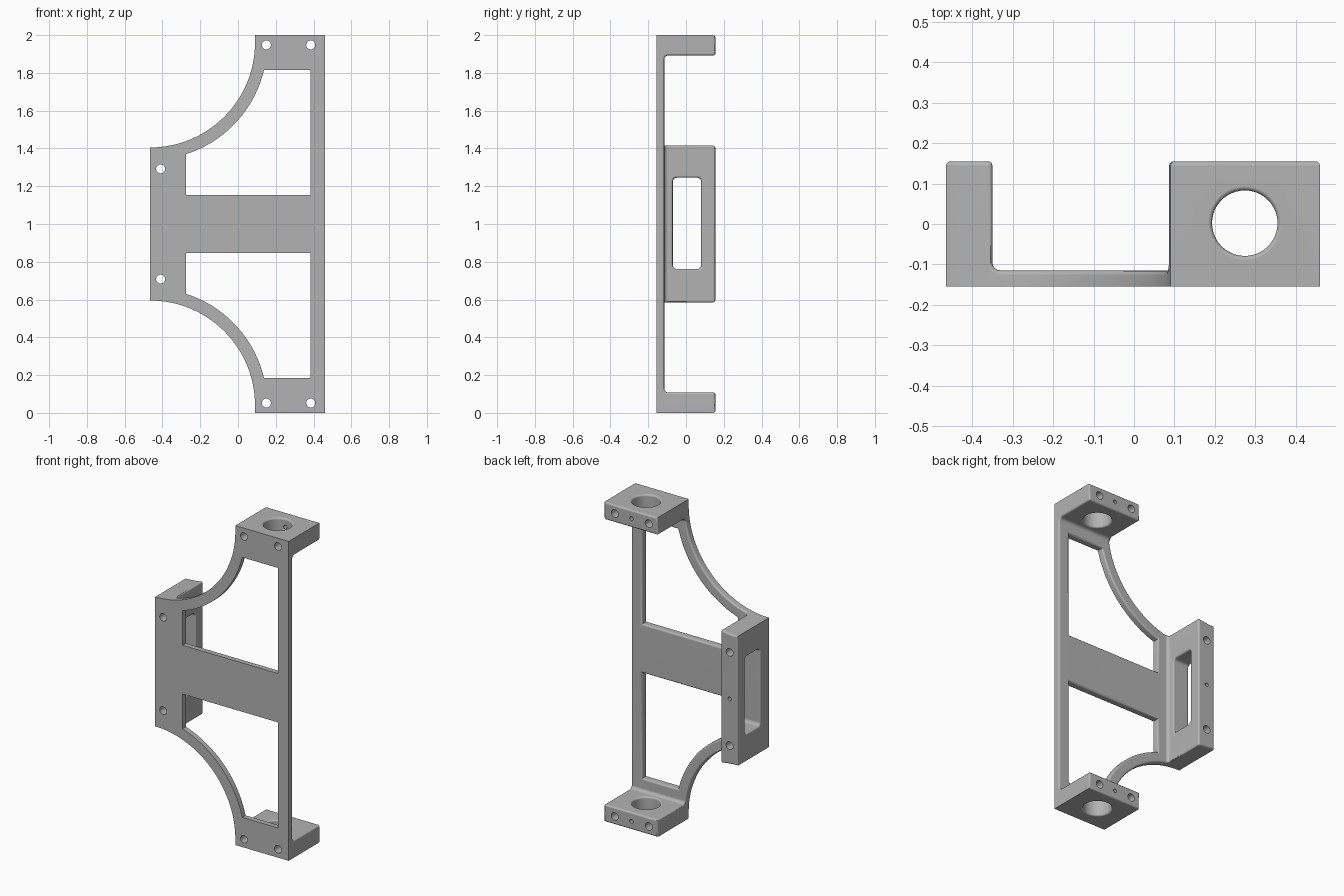
import bpy, bmesh
from math import sin, cos, asin, acos, pi, radians
from mathutils import Matrix, Vector

if "Cube" in bpy.data.objects:
    bpy.data.objects.remove(bpy.data.objects["Cube"])

FRONT, BACK = -0.155, 0.155
ARC_X, ARC_Z = -0.465, 1.96          # centre of the side scallop
R_OUT, R_IN = 0.555, 0.62


def new_object(name, bm):
    bmesh.ops.recalc_face_normals(bm, faces=bm.faces)
    mesh = bpy.data.meshes.new(name)
    bm.to_mesh(mesh)
    bm.free()
    obj = bpy.data.objects.new(name, mesh)
    bpy.context.collection.objects.link(obj)
    return obj


def prism(name, outline, y0, y1):
    bm = bmesh.new()
    face = bm.faces.new([bm.verts.new((x, y0, z)) for x, z in outline])
    grown = bmesh.ops.extrude_face_region(bm, geom=[face])["geom"]
    verts = [g for g in grown if isinstance(g, bmesh.types.BMVert)]
    bmesh.ops.translate(bm, verts=verts, vec=(0, y1 - y0, 0))
    return new_object(name, bm)


def box(name, low, high, round_axes="", radius=0.02):
    """Box whose edges parallel to round_axes are rounded."""
    bm = bmesh.new()
    low, high = Vector(low), Vector(high)
    bmesh.ops.create_cube(bm, size=1)
    for v in bm.verts:
        v.co = [(a + b) / 2 + c * (b - a) for a, b, c in zip(low, high, v.co)]
    edges = [e for e in bm.edges for i, axis in enumerate("xyz")
             if axis in round_axes
             and abs((e.verts[0].co - e.verts[1].co).normalized()[i]) > 0.9]
    if edges:
        bmesh.ops.bevel(bm, geom=edges, offset=radius, segments=4,
                        profile=0.5, affect='EDGES')
    return new_object(name, bm)


def cylinder(name, centre, radius, length, axis, sides=24):
    bm = bmesh.new()
    turn = Matrix.Rotation(pi / 2, 4, 'X') if axis == "y" else Matrix()
    bmesh.ops.create_cone(bm, cap_ends=True, segments=sides, radius1=radius,
                          radius2=radius, depth=length,
                          matrix=Matrix.Translation(centre) @ turn)
    return new_object(name, bm)


def cut(body, cutter):
    cutter.hide_render = True
    mod = body.modifiers.new("cut", 'BOOLEAN')
    mod.operation, mod.solver, mod.object = 'DIFFERENCE', 'EXACT', cutter
    bpy.context.view_layer.objects.active = body
    bpy.ops.object.modifier_apply(modifier=mod.name)
    bpy.data.objects.remove(cutter)


def arc(radius, start, end, steps=28):
    angles = [start + (end - start) * i / steps for i in range(steps + 1)]
    return [(ARC_X + radius * cos(a), ARC_Z - radius * sin(a)) for a in angles]


def flip(points):
    return [(x, 2 - z) for x, z in reversed(points)]


# Full-depth body with a scallop at top and bottom
upper = [(0.46, 2), (0.09, 2)] + arc(R_OUT, 0, pi / 2)
body = prism("bracket_frame", upper + flip(upper), FRONT, BACK)

# Hollow out the back, leaving a thin plate, two end blocks and a side block
cut(body, box("pocket", (-0.35, -0.115, 0.108), (1, 1, 1.892), "xz"))

# Two windows either side of the crossbar
window = [(-0.275, 1.153), (0.385, 1.153), (0.385, 1.814)]
window += arc(R_IN, asin((ARC_Z - 1.814) / R_IN), acos((-0.275 - ARC_X) / R_IN))
for outline in (window, flip(window)):
    cut(body, prism("window", outline, -1, 1))

# Bores through the end blocks and slot through the side block
for z in (0.05, 1.95):
    cut(body, cylinder("bore", (0.274, 0.002, z), 0.081, 0.3, "z", 48))
cut(body, box("slot", (-0.6, -0.07, 0.762), (-0.2, 0.08, 1.245), "x"))

# Round every outer edge that does not touch the flat front
bm = bmesh.new()
bm.from_mesh(body.data)
bmesh.ops.remove_doubles(bm, verts=bm.verts, dist=0.0005)
edges = [e for e in bm.edges
         if len(e.link_faces) == 2
         and e.calc_face_angle_signed() > radians(40)
         and min(v.co.y for v in e.verts) > FRONT + 0.01]
bmesh.ops.bevel(bm, geom=edges, offset=0.011, segments=3, profile=0.5,
                affect='EDGES', clamp_overlap=False)
bm.to_mesh(body.data)
bm.free()

# Bolt holes through the blocks and small set-screw holes from the back
bolts = [(x, z) for x in (0.15, 0.385) for z in (0.052, 1.948)]
bolts += [(-0.41, 0.708), (-0.41, 1.292)]
for x, z in bolts:
    cut(body, cylinder("bolt_hole", (x, 0, z), 0.024, 1, "y"))
for x, z in ((0.27, 0.052), (0.27, 1.948), (-0.41, 1)):
    cut(body, cylinder("screw_hole", (x, 0.15, z), 0.012, 0.24, "y", 16))

# Plain grey finish
grey = bpy.data.materials.new("grey")
grey.use_nodes = True
grey.diffuse_color = (0.45, 0.45, 0.45, 1)
grey.node_tree.nodes["Principled BSDF"].inputs["Base Color"].default_value = (0.45, 0.45, 0.45, 1)
body.data.materials.clear()
body.data.materials.append(grey)

# Smooth rounds, flat faces kept flat
bpy.ops.object.select_all(action='DESELECT')
body.select_set(True)
bpy.context.view_layer.objects.active = body
bpy.ops.object.shade_smooth_by_angle(angle=radians(35))
normals = body.modifiers.new("flat_faces", 'WEIGHTED_NORMAL')
normals.keep_sharp = True
